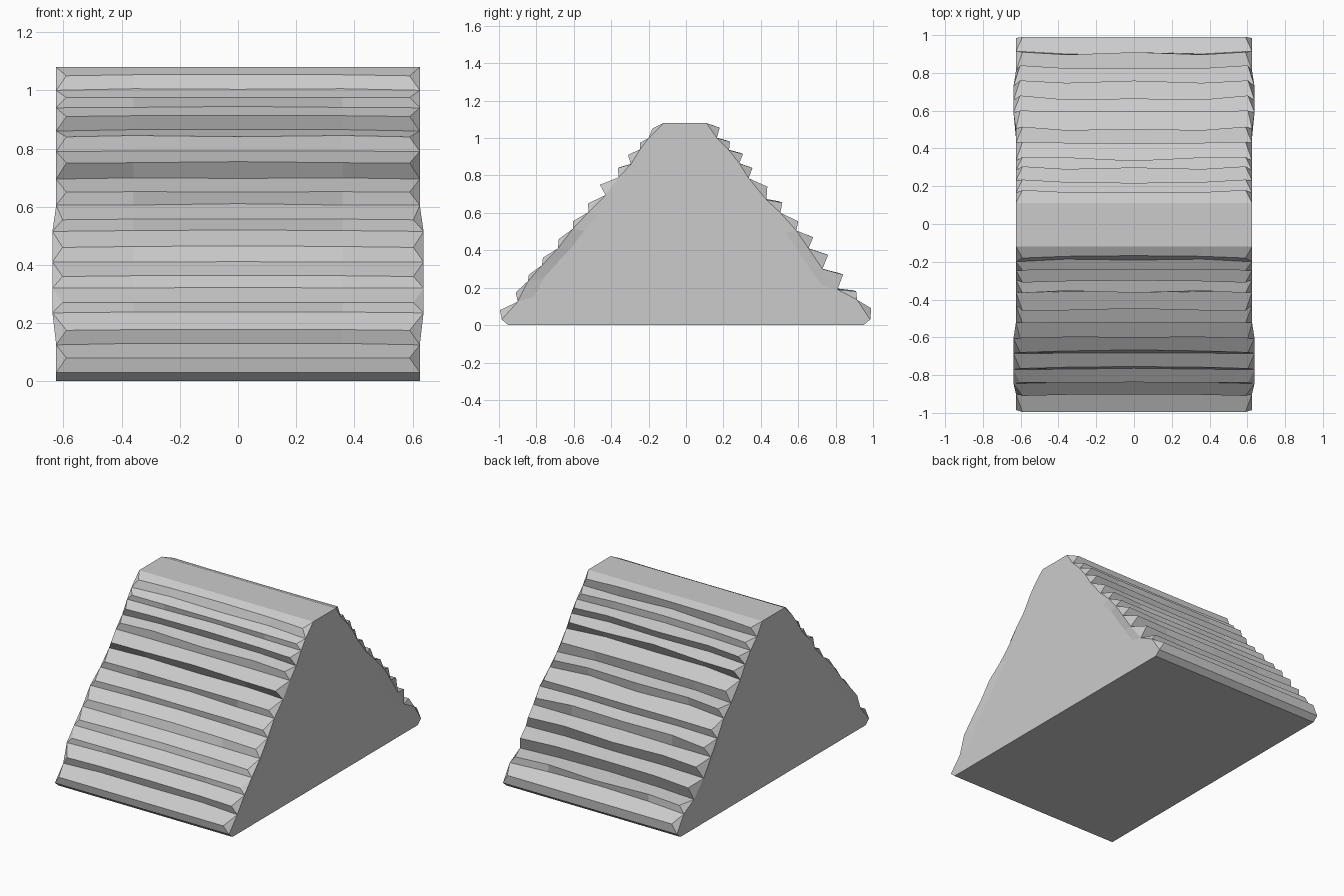
import bpy
import random

random.seed(4)
if "Cube" in bpy.data.objects:
    bpy.data.objects.remove(bpy.data.objects["Cube"], do_unlink=True)

HALF = 0.625      # half width of the block
RIDGE_IN = 0.035  # how far each rib tip stops short of the end
KINK = 0.36       # where the ribs bend

# Slope profiles from crest to foot as (y, z): grooves and rib tips alternate
FRONT = [(-.12, 1.08), (-.18, 1.05), (-.2, 1), (-.245, .975), (-.245, .94), (-.31, .91),
         (-.295, .86), (-.365, .84), (-.36, .79), (-.46, .75), (-.43, .695), (-.525, .65),
         (-.52, .605), (-.605, .555), (-.605, .515), (-.68, .46), (-.685, .41), (-.765, .36),
         (-.77, .32), (-.84, .27), (-.845, .235), (-.91, .175), (-.9, .125), (-.995, .08),
         (-.985, .03)]
BACK = [(.11, 1.08), (.18, 1.055), (.165, 1), (.235, .98), (.23, .935), (.305, .915),
        (.285, .865), (.355, .84), (.335, .785), (.435, .74), (.43, .67), (.515, .655),
        (.505, .6), (.6, .555), (.59, .505), (.68, .47), (.655, .41), (.76, .375),
        (.73, .3), (.84, .27), (.81, .19), (.91, .18), (.915, .135), (.99, .09),
        (.985, .03)]

verts, faces = [], []


def add(x, y, z):
    verts.append((x, y, z))
    return len(verts) - 1


def bulge(z):
    return 0.013 if 0.2 < z < 0.6 else 0.0


def rib_row(i, y, z, wobble):
    """One crease across the block, bent a little at the kinks and centre."""
    ridge = i % 2 == 1
    end = HALF + bulge(z) - (RIDGE_IN if ridge else 0)
    amount = 0 if i == 0 or i > 22 else wobble
    side = 1 if y > 0 else -1
    bend = [random.uniform(-amount, 0) for _ in range(2)]
    row = []
    for x, b in ((-end, 0), (-KINK, bend[0]), (0, bend[1]), (KINK, bend[0]), (end, 0)):
        row.append(add(x, y + side * b, z - b * 0.4))
    return row


def slope(profile, wobble):
    rows = [rib_row(i, y, z, wobble) for i, (y, z) in enumerate(profile)]
    foot_y = 0.95 if profile[0][0] > 0 else -0.95
    rows.append([add(x, foot_y, 0) for x in (-HALF, -KINK, 0, KINK, HALF)])
    for a, b in zip(rows, rows[1:]):
        for k in range(4):
            faces.append((a[k], a[k + 1], b[k + 1], b[k]))
    # small triangles closing the end of each rib
    for i in range(1, len(profile) - 1, 2):
        for k in (0, 4):
            faces.append((rows[i - 1][k], rows[i][k], rows[i + 1][k]))
    return rows


front = slope(FRONT, 0.015)
back = slope(BACK, 0.022)

# Flat crest and underside
for f, b in ((front[0], back[0]), (front[-1], back[-1])):
    faces.append(tuple(f) + tuple(reversed(b)))

# End walls: a narrow bevelled border around a flat panel
for k, x in ((0, -HALF), (4, HALF)):
    grooves_f = [r[k] for r in front[0::2]] + [front[-1][k]]
    grooves_b = [r[k] for r in back[0::2]] + [back[-1][k]]
    rim = grooves_f + list(reversed(grooves_b))
    panel = [add(x, verts[v][1] * 0.9, 0.4 + (verts[v][2] - 0.4) * 0.9) for v in rim]
    n = len(rim)
    for i in range(n):
        j = (i + 1) % n
        faces.append((rim[i], rim[j], panel[j], panel[i]))
    faces.append(tuple(panel))

mesh = bpy.data.meshes.new("ribbed_block")
mesh.from_pydata(verts, [], faces)
block = bpy.data.objects.new("ribbed_block", mesh)
bpy.context.collection.objects.link(block)

# Consistent outward normals
import bmesh
bm = bmesh.new()
bm.from_mesh(mesh)
bmesh.ops.recalc_face_normals(bm, faces=bm.faces)
bm.to_mesh(mesh)
bm.free()

# Plain grey
grey = bpy.data.materials.new("light_grey")
grey.use_nodes = True
colour = (0.6, 0.6, 0.6, 1)
grey.diffuse_color = colour
grey.node_tree.nodes["Principled BSDF"].inputs["Base Color"].default_value = colour
mesh.materials.append(grey)
